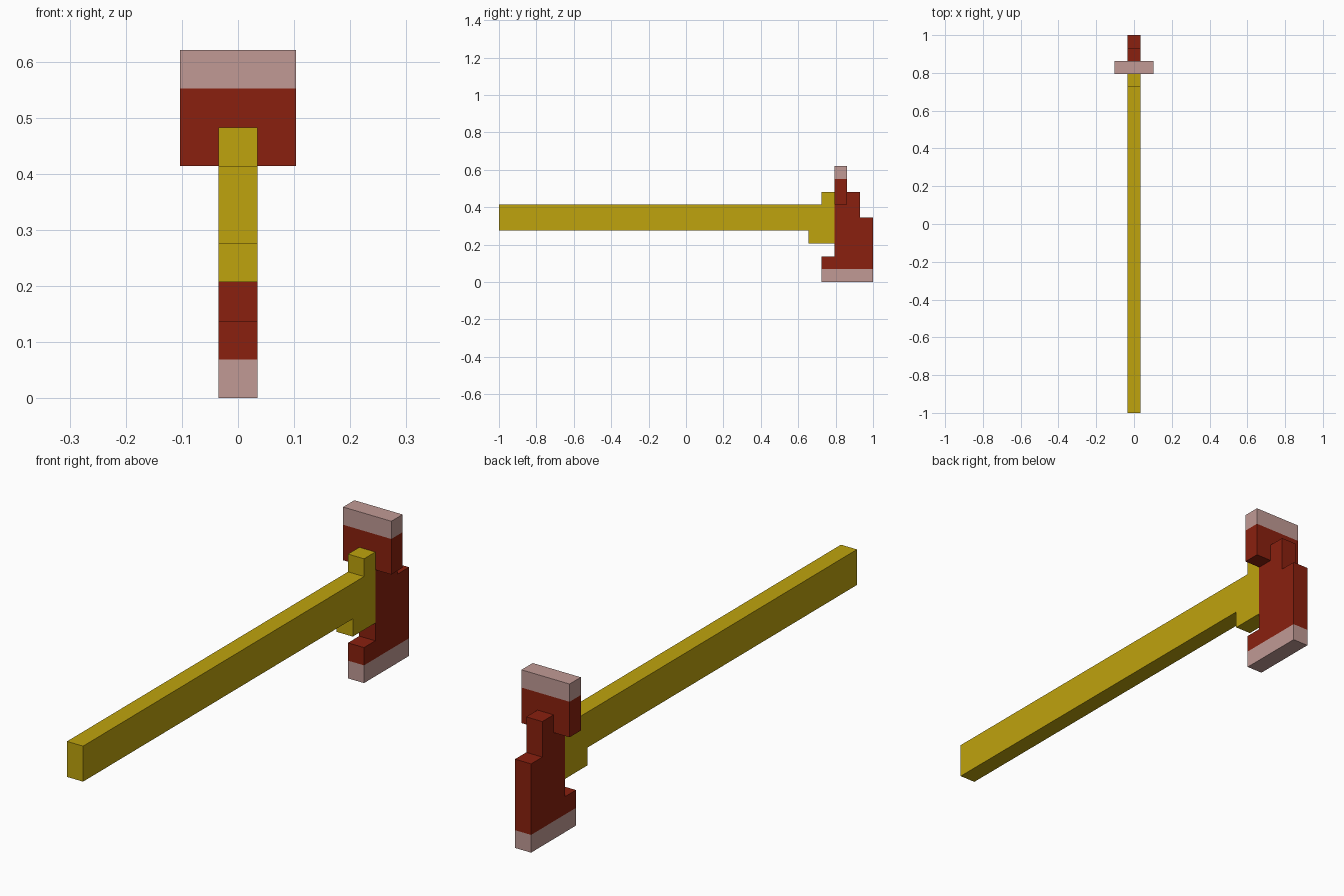
import bpy
import bmesh
from mathutils import Vector

cube = bpy.data.objects.get("Cube")
if cube:
    bpy.data.objects.remove(cube, do_unlink=True)

LENGTH = 29            # model length in cells
U = 2 / LENGTH         # size of one cell


def material(name, rgb):
    mat = bpy.data.materials.new(name)
    mat.use_nodes = True
    mat.diffuse_color = (*rgb, 1)
    mat.node_tree.nodes["Principled BSDF"].inputs["Base Color"].default_value = (*rgb, 1)
    return mat


yellow = material("yellow", (0.52, 0.367, 0.004))
red = material("dark red", (0.254, 0.0145, 0.0045))
pink = material("pale pink", (0.533, 0.323, 0.301))


def slab(name, profile, width, mats, split=None, second=None):
    """Extrude a side profile (y, z in cells) across x; faces picked by second() get the second colour."""
    bm = bmesh.new()
    verts = [bm.verts.new((-width / 2 * U, y * U - 1, z * U)) for y, z in profile]
    face = bm.faces.new(verts)
    grown = bmesh.ops.extrude_face_region(bm, geom=[face])["geom"]
    moved = [g for g in grown if isinstance(g, bmesh.types.BMVert)]
    bmesh.ops.translate(bm, verts=moved, vec=Vector((width * U, 0, 0)))
    if split is not None:
        bmesh.ops.bisect_plane(bm, geom=bm.verts[:] + bm.edges[:] + bm.faces[:],
                               plane_co=(0, 0, split * U), plane_no=(0, 0, 1))
        for f in bm.faces:
            f.material_index = int(second(f.calc_center_bounds().z / U))
    bmesh.ops.recalc_face_normals(bm, faces=bm.faces[:])
    mesh = bpy.data.meshes.new(name)
    bm.to_mesh(mesh)
    bm.free()
    for m in mats:
        mesh.materials.append(m)
    obj = bpy.data.objects.new(name, mesh)
    bpy.context.collection.objects.link(obj)
    return obj


# Long handle with stepped collar
slab("handle", [(0, 4), (24, 4), (24, 3), (26, 3), (26, 7), (25, 7), (25, 6), (0, 6)],
     1, [yellow])

# Upright axe blade with a pale lower edge
slab("axe_blade", [(25, 0), (29, 0), (29, 5), (28, 5), (28, 7), (26, 7), (26, 2), (25, 2)],
     1, [red, pink], split=1, second=lambda z: z < 1)

# Crosswise adze blade with a pale upper edge
slab("adze_blade", [(26, 6), (27, 6), (27, 9), (26, 9)],
     3, [red, pink], split=8, second=lambda z: z > 8)
